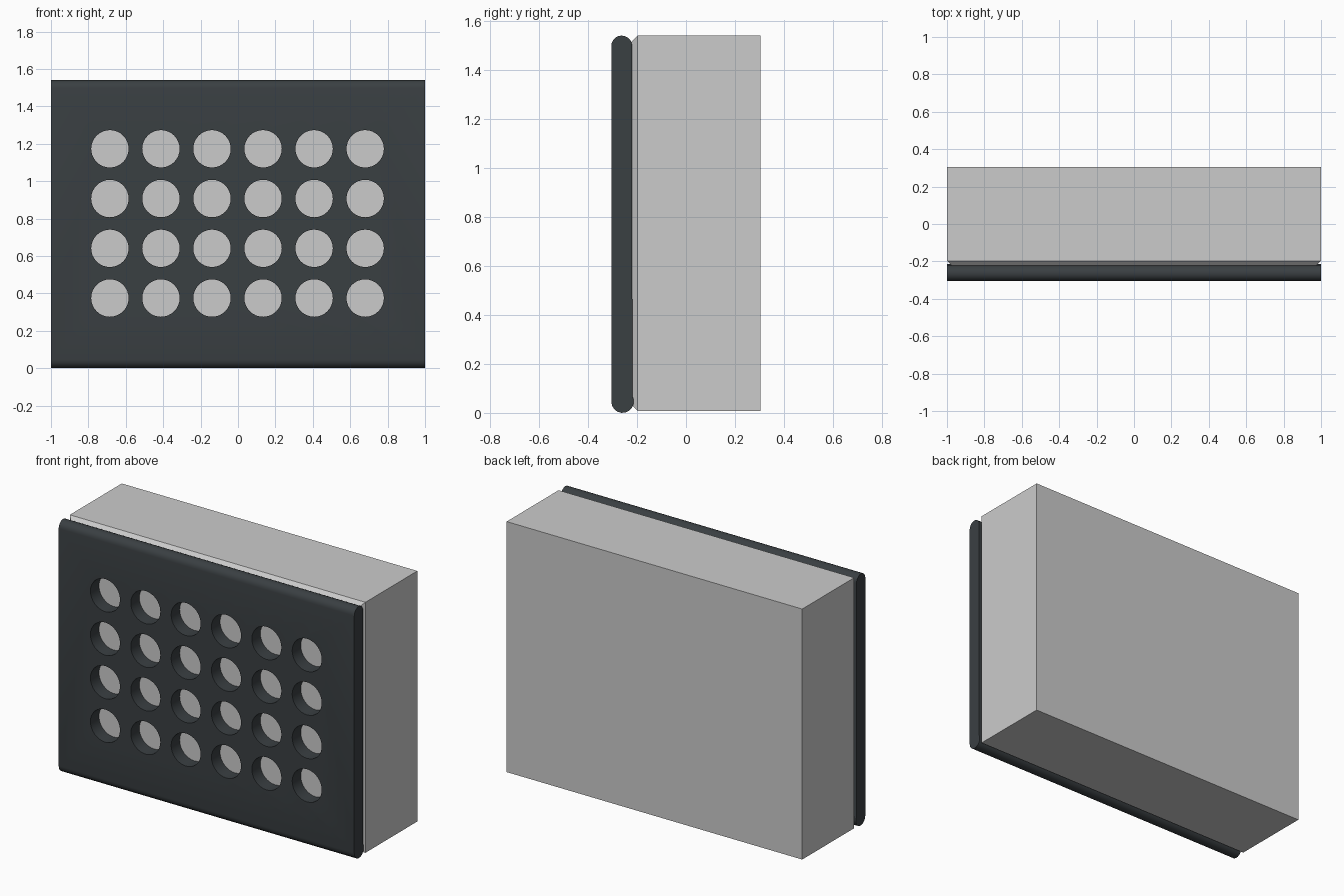
import bpy, bmesh, math
from mathutils import Matrix

if "Cube" in bpy.data.objects:
    bpy.data.objects.remove(bpy.data.objects["Cube"])

def make_object(name, bm, color=None):
    bmesh.ops.recalc_face_normals(bm, faces=bm.faces)
    mesh = bpy.data.meshes.new(name)
    bm.to_mesh(mesh)
    bm.free()
    obj = bpy.data.objects.new(name, mesh)
    bpy.context.collection.objects.link(obj)
    if color:
        mat = bpy.data.materials.new(name + "_material")
        mat.diffuse_color = color
        mat.use_nodes = True
        mat.node_tree.nodes["Principled BSDF"].inputs["Base Color"].default_value = mat.diffuse_color
        mesh.materials.append(mat)
    return obj

# Cabinet: box with a small chamfer around its front face
Y0, Y1, Z0, Z1 = -0.222, 0.305, 0.008, 1.54
bm = bmesh.new()
bmesh.ops.create_cube(bm, size=1, matrix=Matrix.Translation((0, (Y0 + Y1) / 2, (Z0 + Z1) / 2))
                      @ Matrix.Diagonal((2, Y1 - Y0, Z1 - Z0, 1)))
front_edges = [e for e in bm.edges if all(v.co.y < Y0 + 0.01 for v in e.verts)]
bmesh.ops.bevel(bm, geom=front_edges, offset=0.025, segments=1, affect='EDGES')
make_object("cabinet", bm)

# Front panel: side profile with rounded ends and a slight bead at the bottom rear
def arc(cy, cz, r, a0, a1, n=10):
    return [(cy + r * math.cos(math.radians(a0 + (a1 - a0) * i / n)),
             cz + r * math.sin(math.radians(a0 + (a1 - a0) * i / n))) for i in range(n + 1)]

profile = arc(-0.2625, 1.4975, 0.0425, 0, 180) + arc(-0.259, 0.046, 0.046, 180, 390)
bm = bmesh.new()
end = bm.faces.new([bm.verts.new((-1, y, z)) for y, z in profile])
ext = bmesh.ops.extrude_face_region(bm, geom=[end])
moved = [g for g in ext["geom"] if isinstance(g, bmesh.types.BMVert)]
bmesh.ops.translate(bm, vec=(2, 0, 0), verts=moved)
panel = make_object("front_panel", bm, (0.042, 0.05, 0.055, 1))

# Grid of round holes cut through the panel
bm = bmesh.new()
for col in range(6):
    for row in range(4):
        place = Matrix.Translation((-0.685 + 0.273 * col, -0.26, 0.375 + 0.266 * row))
        bmesh.ops.create_cone(bm, cap_ends=True, segments=32, radius1=0.1, radius2=0.1,
                              depth=0.3, matrix=place @ Matrix.Rotation(math.pi / 2, 4, 'X'))
cutter = make_object("hole_cutter", bm)
cutter.hide_render = True
cutter.hide_set(True)
cut = panel.modifiers.new("holes", 'BOOLEAN')
cut.object = cutter
cut.operation = 'DIFFERENCE'
cut.solver = 'EXACT'

# Smooth the rounded edges and hole walls, keeping corners sharp
bpy.ops.object.select_all(action='DESELECT')
panel.select_set(True)
bpy.context.view_layer.objects.active = panel
bpy.ops.object.modifier_apply(modifier="holes")
bpy.ops.object.shade_smooth_by_angle(angle=math.radians(30))
